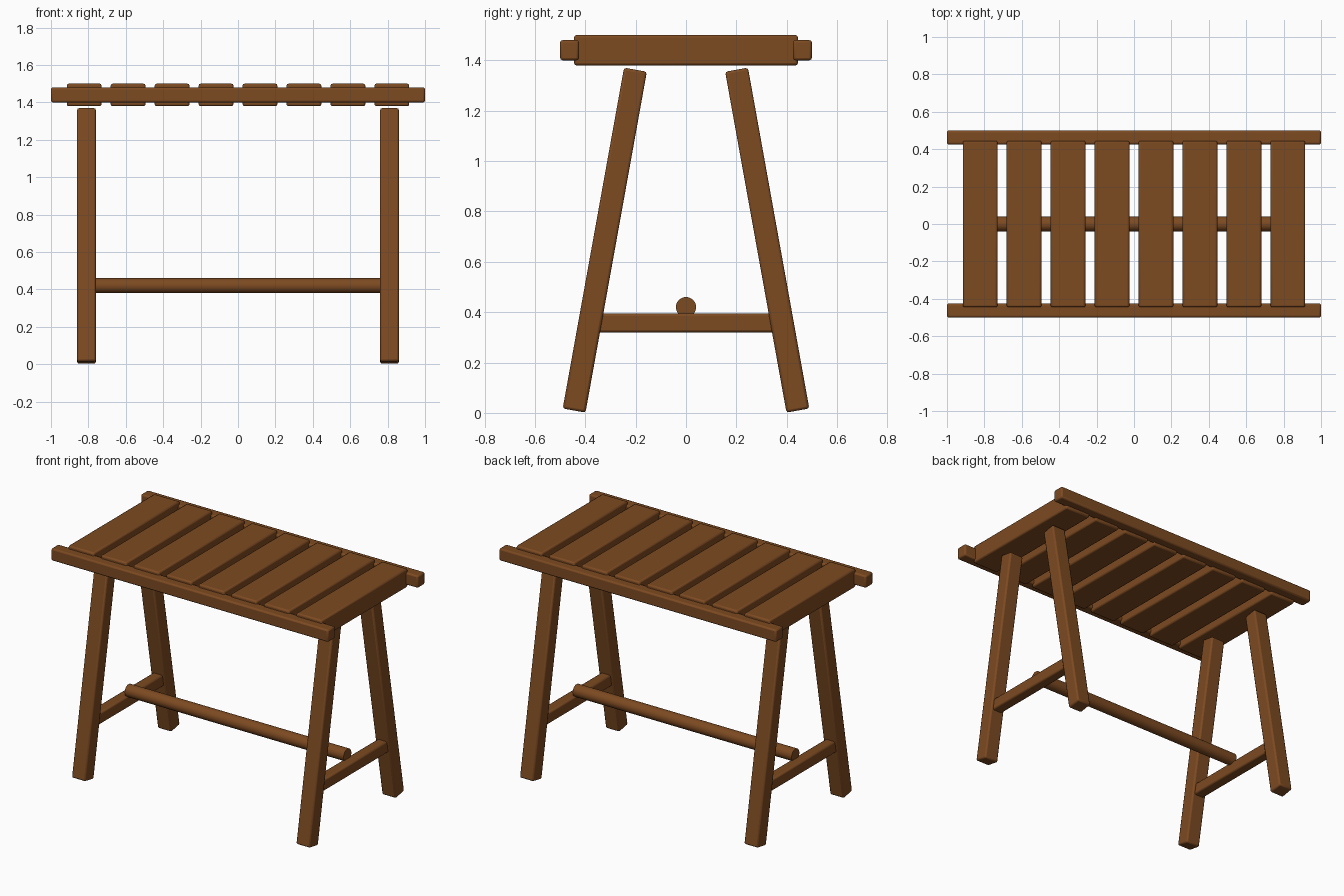
import bpy
import math

# Remove the default cube only
cube = bpy.data.objects.get("Cube")
if cube:
    bpy.data.objects.remove(cube, do_unlink=True)

COLOUR = (0.205, 0.069, 0.0155, 1.0)
wood = bpy.data.materials.new("brown wood")
wood.use_nodes = True
wood.diffuse_color = COLOUR
shader = wood.node_tree.nodes["Principled BSDF"]
shader.inputs["Base Color"].default_value = COLOUR
shader.inputs["Roughness"].default_value = 0.7


def finish(obj, name):
    obj.name = name
    obj.data.materials.append(wood)
    bpy.ops.object.shade_smooth_by_angle(angle=math.radians(30))
    return obj


def board(name, centre, size, tilt=0.0, edge=0.01):
    """Beam with softly rounded edges, optionally tilted about x."""
    bpy.ops.mesh.primitive_cube_add(size=1, location=centre)
    obj = bpy.context.object
    obj.scale = size
    bpy.ops.object.transform_apply(location=False, rotation=False, scale=True)
    obj.rotation_euler.x = tilt
    bevel = obj.modifiers.new("rounded edges", 'BEVEL')
    bevel.width = edge
    bevel.segments = 2
    return finish(obj, name)


# Tabletop: cross slats let into two long rails
SLATS = 8
PITCH = 0.235
for i in range(SLATS):
    x = (i - (SLATS - 1) / 2) * PITCH
    board(f"top_slat_{i + 1}", (x, 0, 1.44), (0.186, 0.89, 0.12))

for side, name in ((-1, "front"), (1, "back")):
    board(f"{name}_rail", (0, side * 0.4625, 1.44), (2.0, 0.075, 0.08))

# Splayed legs and the short stretchers joining each pair
TILT = math.radians(10.2)
for sx, side in ((-1, "right"), (1, "left")):
    for sy, end in ((-1, "front"), (1, "back")):
        board(f"{end}_{side}_leg", (sx * 0.81, sy * 0.3225, 0.686),
              (0.1, 0.092, 1.375), tilt=sy * TILT)
    board(f"{side}_stretcher", (sx * 0.81, 0, 0.3575), (0.07, 0.72, 0.075))

# Round bar resting on the stretchers
bpy.ops.mesh.primitive_cylinder_add(vertices=32, radius=0.04, depth=1.58,
                                    location=(0, 0, 0.42),
                                    rotation=(0, math.pi / 2, 0))
finish(bpy.context.object, "foot_bar")
